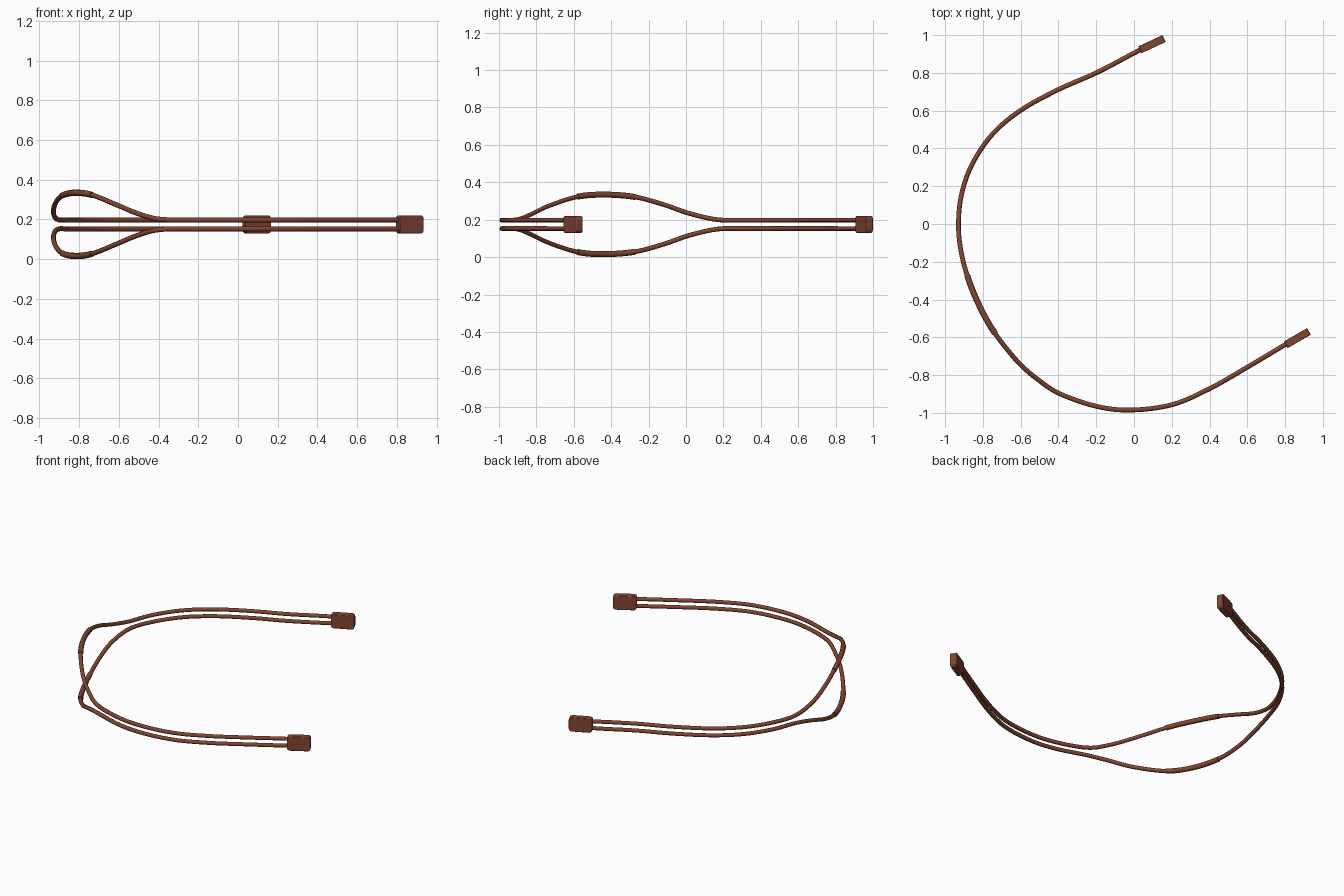
import bpy, bmesh, math
from mathutils import Vector

if "Cube" in bpy.data.objects:
    bpy.data.objects.remove(bpy.data.objects["Cube"])

MID_Z = 0.175
brown = bpy.data.materials.new("brown_leather")
brown.diffuse_color = (0.22, 0.06, 0.03, 1)
brown.use_nodes = True
brown.node_tree.nodes["Principled BSDF"].inputs["Base Color"].default_value = brown.diffuse_color

# Plan path of the cord: x, y, and distance of each strand from the middle height
PATH = [(0.06, 0.936, .019), (0.0, 0.905, .0225), (-0.2, 0.80, .0225), (-0.4, 0.712, .0225),
        (-0.6, 0.602, .0225), (-0.75, 0.475, .0225), (-0.855, 0.32, .0225),
        (-0.91, 0.17, .025), (-0.929, 0.02, .058), (-0.92, -0.12, .106),
        (-0.884, -0.27, .146), (-0.82, -0.43, .159), (-0.735, -0.58, .148),
        (-0.61, -0.735, .098), (-0.5, -0.83, .053), (-0.39, -0.90, .0255),
        (-0.2, -0.965, .0225), (-0.02, -0.985, .0225), (0.2, -0.957, .0225),
        (0.4, -0.872, .0225), (0.6, -0.758, .0225), (0.8, -0.639, .0225), (0.85, -0.612, .019)]
STEPS = 6


def smooth_path(points):
    """Catmull-Rom samples through the points."""
    p = [Vector(q) for q in points]
    p = [2 * p[0] - p[1]] + p + [2 * p[-1] - p[-2]]
    out = []
    for i in range(1, len(p) - 2):
        a, b, c, d = p[i - 1:i + 3]
        for s in range(STEPS):
            t = s / STEPS
            out.append(0.5 * (2 * b + (c - a) * t + (2 * a - 5 * b + 4 * c - d) * t * t
                              + (3 * b - a - 3 * c + d) * t ** 3))
    return out + [p[-2]]


def tube(name, samples, sign, radius):
    curve = bpy.data.curves.new(name, "CURVE")
    curve.dimensions = "3D"
    curve.bevel_depth = radius
    curve.bevel_resolution = 2
    curve.use_fill_caps = True
    spline = curve.splines.new("POLY")
    spline.points.add(len(samples) - 1)
    for pt, v in zip(spline.points, samples):
        pt.co = (v.x, v.y, MID_Z + sign * v.z, 1)
    spline.use_smooth = True
    curve.materials.append(brown)
    obj = bpy.data.objects.new(name, curve)
    bpy.context.collection.objects.link(obj)


def end_clasp(name, x, y, angle):
    # Flat block with rounded corners in its tall face
    bm = bmesh.new()
    bmesh.ops.create_cube(bm, size=1)
    bmesh.ops.scale(bm, vec=(0.142, 0.04, 0.092), verts=bm.verts)
    across = [e for e in bm.edges
              if abs(e.verts[0].co.y - e.verts[1].co.y) > 0.01]
    bmesh.ops.bevel(bm, geom=across, offset=0.018, segments=4, profile=0.5, affect="EDGES")
    mesh = bpy.data.meshes.new(name)
    bm.to_mesh(mesh)
    bm.free()
    mesh.materials.append(brown)
    obj = bpy.data.objects.new(name, mesh)
    bpy.context.collection.objects.link(obj)
    obj.location = (x, y, MID_Z)
    obj.rotation_euler.z = angle
    bev = obj.modifiers.new("soft_edges", "BEVEL")
    bev.width = 0.003
    bev.segments = 2
    bpy.ops.object.select_all(action="DESELECT")
    bpy.context.view_layer.objects.active = obj
    obj.select_set(True)
    bpy.ops.object.shade_smooth_by_angle(angle=math.radians(35))


samples = smooth_path(PATH)
# Two strands with a thicker sleeve where they spread apart
for label, sign in (("upper", 1), ("lower", -1)):
    tube(label + "_strand", samples, sign, 0.0125)
    tube(label + "_sleeve", samples[10 * STEPS:12 * STEPS + 1], sign, 0.016)

# Clasps joining the strands at both ends
end_clasp("back_clasp", 0.095, 0.952, math.radians(25))
end_clasp("front_clasp", 0.865, -0.604, math.radians(30))
